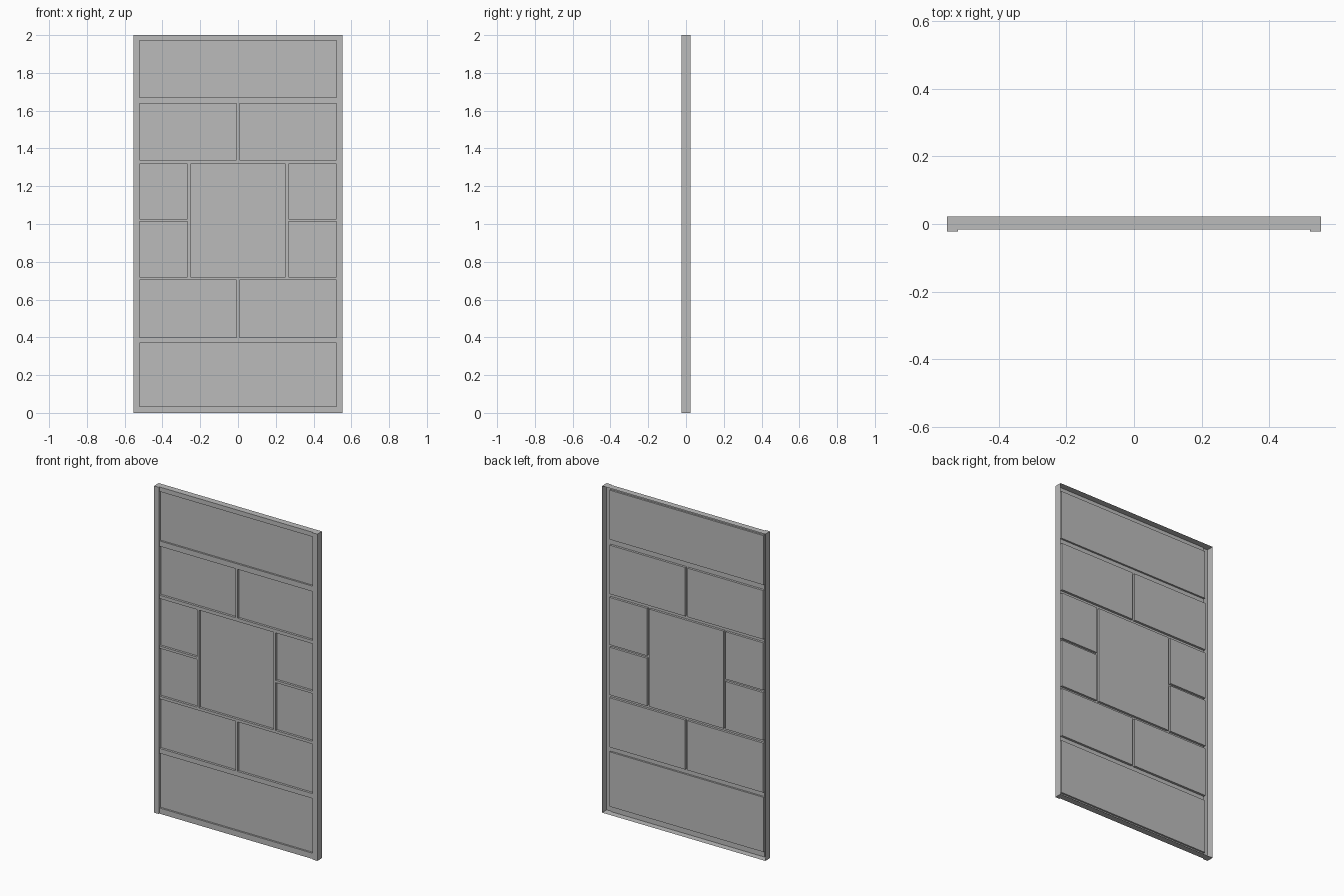
import bpy, bmesh

cube = bpy.data.objects.get("Cube")
if cube:
    bpy.data.objects.remove(cube, do_unlink=True)

W, H, BACK = 0.553, 2.0, 0.0225      # half width, height, rear edge of the shell
STILE_Y, RAIL_Y = -0.0225, -0.0165   # front planes of stiles and rails
INNER = 0.521                        # inner edge of the stiles
GAP, MID, SIDE = 0.007, 0.252, 0.267

grey = bpy.data.materials.new("plain_grey")
grey.use_nodes = True
grey.diffuse_color = (0.5, 0.5, 0.5, 1)
grey.node_tree.nodes["Principled BSDF"].inputs["Base Color"].default_value = (0.5, 0.5, 0.5, 1)


def quad(bm, *pts):
    bm.faces.new([bm.verts.new(p) for p in pts])


def front(bm, x0, x1, z0, z1, y):
    quad(bm, (x0, y, z0), (x1, y, z0), (x1, y, z1), (x0, y, z1))


def wall_x(bm, x, y0, y1, z0, z1):
    quad(bm, (x, y0, z0), (x, y1, z0), (x, y1, z1), (x, y0, z1))


def wall_z(bm, z, y0, y1, x0, x1):
    quad(bm, (x0, y0, z), (x1, y0, z), (x1, y1, z), (x0, y1, z))


def finish(name, bm):
    bmesh.ops.remove_doubles(bm, verts=bm.verts, dist=0.0002)
    bmesh.ops.dissolve_limit(bm, angle_limit=0.01, verts=bm.verts, edges=bm.edges)
    bmesh.ops.recalc_face_normals(bm, faces=bm.faces)
    # Open sheets: the visible sides face forward
    if sum(f.normal.y * f.calc_area() for f in bm.faces) > 0:
        bmesh.ops.reverse_faces(bm, faces=bm.faces)
    mesh = bpy.data.meshes.new(name)
    bm.to_mesh(mesh)
    bm.free()
    mesh.materials.append(grey)
    obj = bpy.data.objects.new(name, mesh)
    bpy.context.scene.collection.objects.link(obj)


# Panel layout: name, x0, x1, z0, z1, recess depth
panels = [("bottom_panel", -INNER, INNER, 0.035, 0.37, 0.011),
          ("top_panel", -INNER, INNER, 1.67, 1.972, 0.011),
          ("centre_panel", -MID, MID, 0.72, 1.317, 0.014)]
for side, s in (("left", 1), ("right", -1)):
    for part, a, z0, z1 in (("lower_tile", GAP, 0.40, 0.703),
                            ("upper_tile", GAP, 1.338, 1.637),
                            ("lower_side_tile", SIDE, 0.72, 1.012),
                            ("upper_side_tile", SIDE, 1.027, 1.317)):
        x0, x1 = sorted((s * a, s * INNER))
        panels.append((side + "_" + part, x0, x1, z0, z1, 0.014))

# Recessed panels: a floor and four short walls
for name, x0, x1, z0, z1, depth in panels:
    bm = bmesh.new()
    y = RAIL_Y + depth
    front(bm, x0, x1, z0, z1, y)
    for x in (x0, x1):
        wall_x(bm, x, RAIL_Y, y, z0, z1)
    for z in (z0, z1):
        wall_z(bm, z, RAIL_Y, y, x0, x1)
    finish(name, bm)

# Rails: the sheet between the panels, with the top and bottom edges
bm = bmesh.new()
xs = sorted({v for p in panels for v in p[1:3]})
zs = sorted({v for p in panels for v in p[3:5]} | {0, H})
for x0, x1 in zip(xs, xs[1:]):
    for z0, z1 in zip(zs, zs[1:]):
        cx, cz = (x0 + x1) / 2, (z0 + z1) / 2
        if not any(p[1] < cx < p[2] and p[3] < cz < p[4] for p in panels):
            front(bm, x0, x1, z0, z1, RAIL_Y)
for z in (0, H):
    wall_z(bm, z, RAIL_Y, BACK, -INNER, INNER)
finish("rails", bm)

# Stiles: raised side strips, hollow at the back
for side, s in (("left", 1), ("right", -1)):
    bm = bmesh.new()
    x0, x1 = sorted((s * INNER, s * W))
    front(bm, x0, x1, 0, H, STILE_Y)
    wall_x(bm, s * W, STILE_Y, BACK, 0, H)
    wall_x(bm, s * INNER, STILE_Y, RAIL_Y, 0, H)
    for z in (0, H):
        wall_z(bm, z, STILE_Y, BACK, x0, x1)
    finish(side + "_stile", bm)
